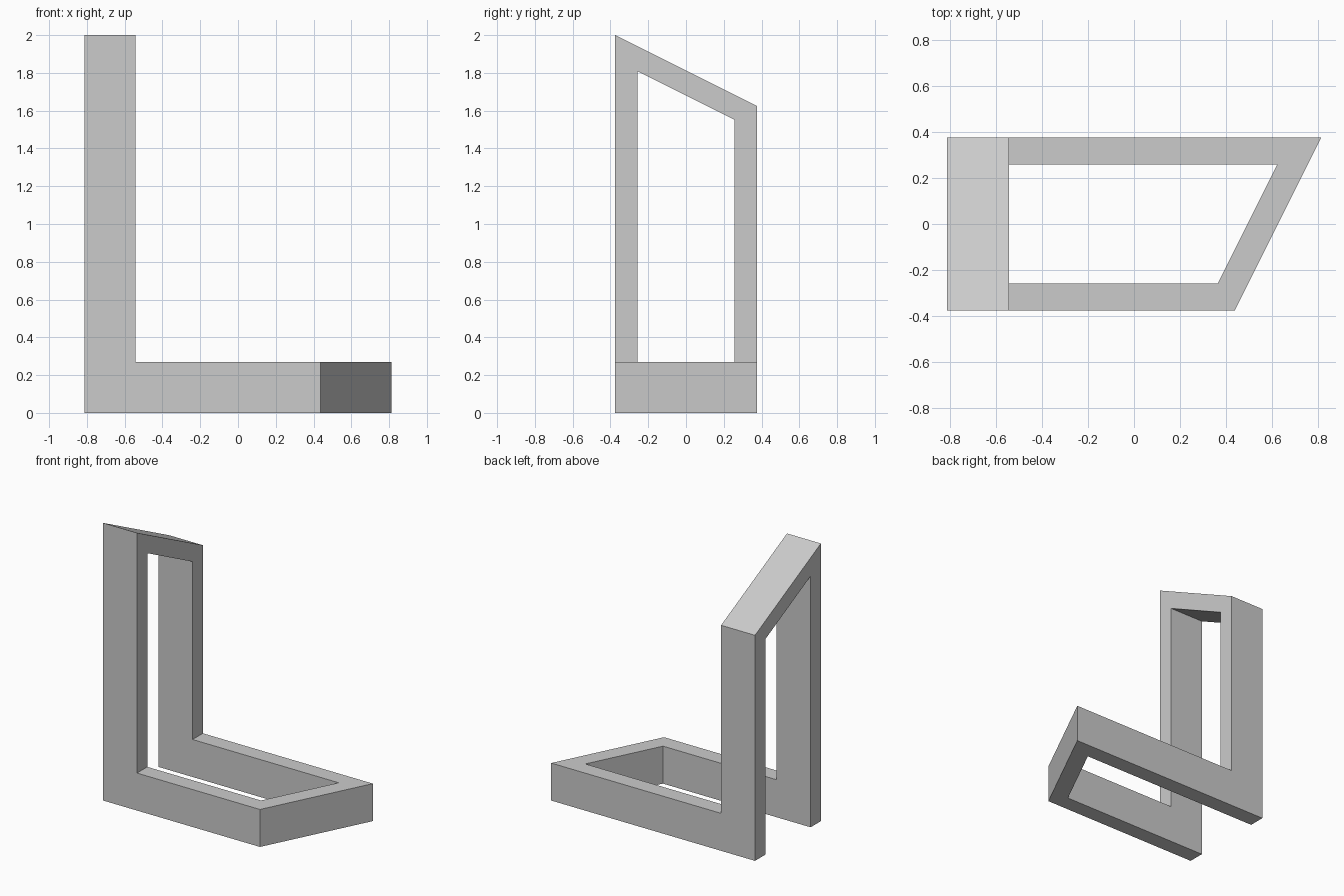
import bpy
import bmesh

cube = bpy.data.objects.get("Cube")
if cube:
    bpy.data.objects.remove(cube, do_unlink=True)

# Main sizes: outer half depth, inner half depth, back plane, corner, bar height
HALF, INNER = 0.375, 0.258
BACK, WIDTH = -0.8125, 0.27
BAR = 0.132          # slanted bar thickness measured along the frame

grey = bpy.data.materials.new("plain_grey")
grey.use_nodes = True
colour = (0.6, 0.6, 0.6, 1)
grey.diffuse_color = colour
grey.node_tree.nodes["Principled BSDF"].inputs["Base Color"].default_value = colour


def l_section(bm, y):
    """L outline at depth y; both ends are slanted, in opposite directions."""
    top, end = 1.8125 - y / 2, 0.625 + y / 2
    front = BACK + WIDTH
    outline = [(BACK, 0), (end - BAR, 0), (end, 0),
               (end, WIDTH), (end - BAR, WIDTH), (front, WIDTH),
               (front, top - BAR), (front, top), (BACK, top), (BACK, top - BAR)]
    return [bm.verts.new((x, y, z)) for x, z in outline]


bm = bmesh.new()
rings = [l_section(bm, y) for y in (-HALF, -INNER, INNER, HALF)]


def strip(a, b, i, j):
    bm.faces.new((a[i], a[j], b[j], b[i]))


# The two L-shaped sides
for a, b in ((rings[0], rings[1]), (rings[3], rings[2])):
    for i in range(10):
        strip(a, b, i, (i + 1) % 10)
    bm.faces.new(a)
    bm.faces.new([b[i] for i in (0, 1, 4, 5, 6, 9)])

# The slanted bars joining the sides: base end and upright top
for bar in ((1, 2, 3, 4), (6, 7, 8, 9)):
    for k in range(4):
        strip(rings[1], rings[2], bar[k], bar[(k + 1) % 4])

# Clean flat faces
bmesh.ops.recalc_face_normals(bm, faces=bm.faces)
bmesh.ops.dissolve_limit(bm, angle_limit=0.01, verts=bm.verts, edges=bm.edges)
mesh = bpy.data.meshes.new("folded_frame")
bm.to_mesh(mesh)
bm.free()
mesh.materials.append(grey)
frame = bpy.data.objects.new("folded_frame", mesh)
bpy.context.collection.objects.link(frame)
